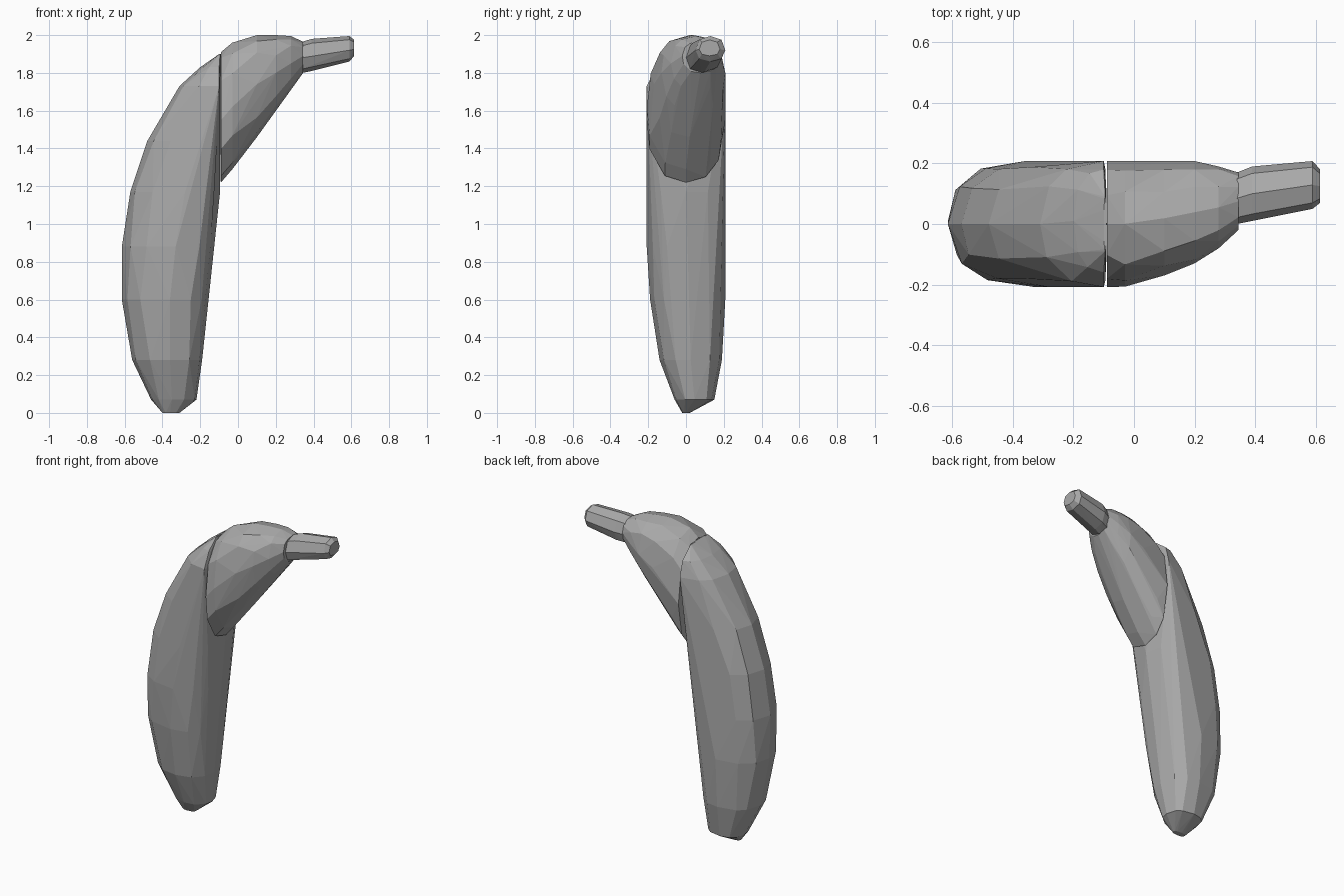
import bpy, bmesh, math, random
from mathutils import Vector

random.seed(4)
cube = bpy.data.objects.get("Cube")
if cube:
    bpy.data.objects.remove(cube, do_unlink=True)

grey = bpy.data.materials.new("plain_grey")
grey.use_nodes = True
colour = (0.4, 0.4, 0.4, 1)
grey.diffuse_color = colour
grey.node_tree.nodes["Principled BSDF"].inputs["Base Color"].default_value = colour


def power(value, exponent):
    return math.copysign(abs(value) ** exponent, value)


def ring(low, mid, high, front, back, sides, exponent, jitter):
    """Rounded section, widest at mid; yields (across, y) pairs."""
    centre, half = (front + back) / 2, (back - front) / 2
    for i in range(sides):
        angle = math.tau * i / sides
        if i % (sides // 4):
            angle += random.uniform(-jitter, jitter)
        c, s = power(math.cos(angle), exponent), power(math.sin(angle), exponent)
        yield mid + c * ((high - mid) if c > 0 else (mid - low)), centre + half * s


def hull_part(name, sections, axis, sides=12, exponent=0.85, jitter=0.12):
    """Faceted convex solid wrapped round sections stacked along x or z."""
    bm = bmesh.new()
    for station, *shape in sections:
        for across, y in ring(*shape, sides, exponent, jitter):
            bm.verts.new((station, y, across) if axis == "x" else (across, y, station))
    result = bmesh.ops.convex_hull(bm, input=bm.verts)
    unused = {g for g in result["geom_interior"] + result["geom_unused"]
              if isinstance(g, bmesh.types.BMVert)}
    bmesh.ops.delete(bm, geom=list(unused), context="VERTS")
    bmesh.ops.dissolve_limit(bm, angle_limit=0.03, verts=bm.verts, edges=bm.edges)
    bmesh.ops.recalc_face_normals(bm, faces=bm.faces)
    mesh = bpy.data.meshes.new(name)
    bm.to_mesh(mesh)
    bm.free()
    mesh.materials.append(grey)
    obj = bpy.data.objects.new(name, mesh)
    bpy.context.collection.objects.link(obj)
    return obj


# Long lower fruit: height, outer x, widest x, inner x, front y, back y
hull_part("lower_fruit", [
    (0.00, -0.40, -0.36, -0.31, -0.02, 0.02),
    (0.07, -0.46, -0.35, -0.22, -0.06, 0.15),
    (0.28, -0.56, -0.36, -0.19, -0.14, 0.19),
    (0.60, -0.615, -0.36, -0.16, -0.19, 0.208),
    (0.88, -0.615, -0.33, -0.13, -0.208, 0.208),
    (1.17, -0.57, -0.28, -0.095, -0.208, 0.208),
    (1.44, -0.48, -0.18, -0.09, -0.208, 0.208),
    (1.73, -0.31, -0.10, -0.09, -0.208, 0.208),
    (1.83, -0.20, -0.10, -0.09, -0.16, 0.18),
    (1.90, -0.10, -0.095, -0.09, -0.09, 0.09),
], "z")

# Bent upper fruit: x, bottom z, widest z, top z, front y, back y
hull_part("upper_fruit", [
    (-0.09, 1.22, 1.55, 1.91, -0.208, 0.208),
    (-0.03, 1.29, 1.62, 1.96, -0.207, 0.208),
    (0.10, 1.46, 1.74, 2.00, -0.17, 0.208),
    (0.20, 1.60, 1.80, 2.00, -0.13, 0.208),
    (0.28, 1.71, 1.85, 1.995, -0.08, 0.19),
    (0.345, 1.80, 1.89, 1.965, -0.02, 0.17),
], "x")

# Stub of stem
hull_part("stem", [
    (0.34, 1.80, 1.88, 1.965, 0.00, 0.17),
    (0.39, 1.81, 1.89, 1.98, 0.01, 0.19),
    (0.59, 1.86, 1.92, 1.995, 0.05, 0.208),
    (0.615, 1.89, 1.925, 1.975, 0.07, 0.18),
], "x", sides=8, jitter=0)
